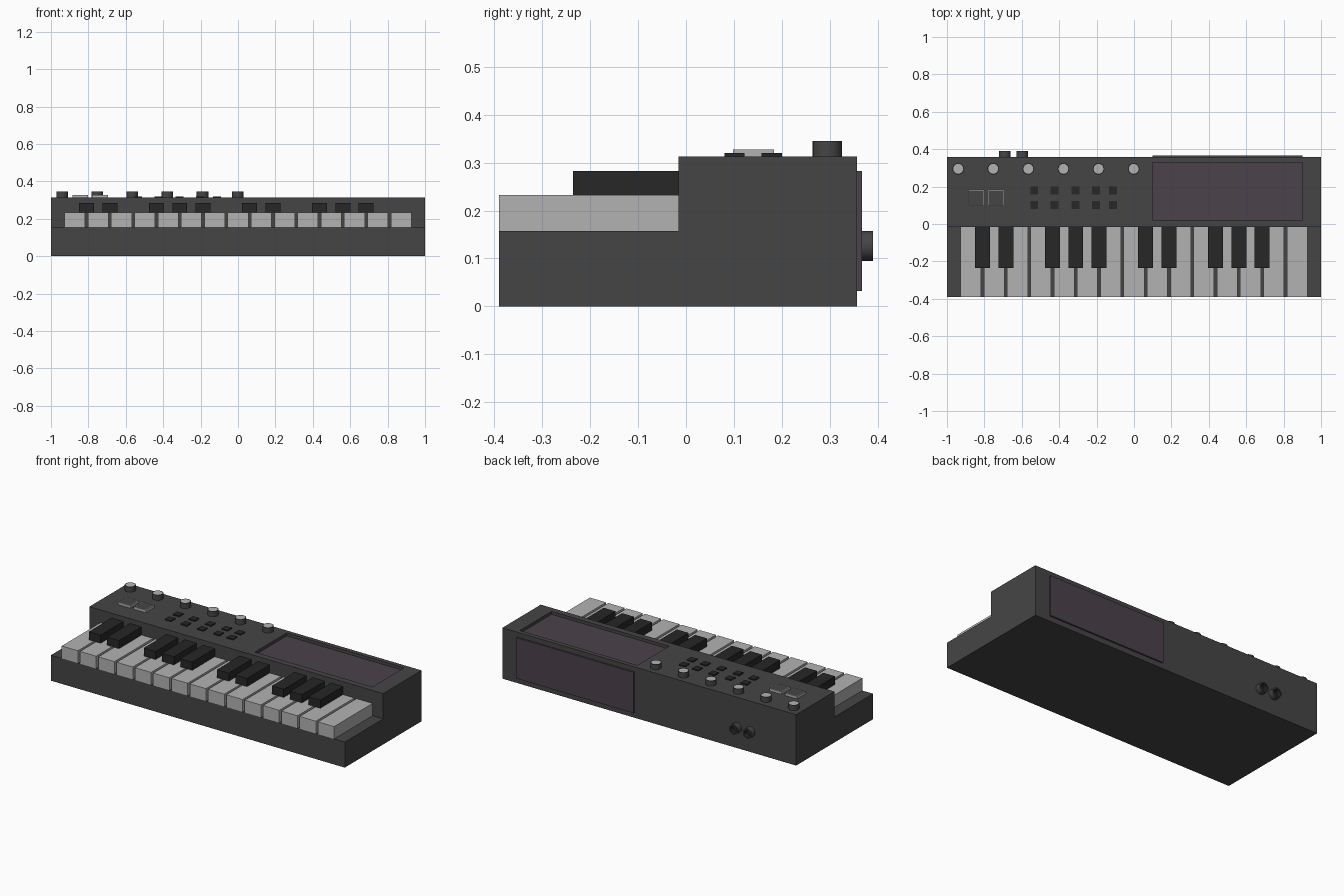
import bpy, bmesh, math
from mathutils import Matrix, Vector

if "Cube" in bpy.data.objects:
    bpy.data.objects.remove(bpy.data.objects["Cube"])


def material(name, rgb):
    m = bpy.data.materials.new(name)
    m.diffuse_color = (*rgb, 1)
    m.use_nodes = True
    m.node_tree.nodes["Principled BSDF"].inputs["Base Color"].default_value = m.diffuse_color
    return m


DARK = material("charcoal", (0.06, 0.06, 0.06))
BLACK = material("black", (0.02, 0.02, 0.02))
GLASS = material("dark_glass", (0.07, 0.055, 0.07))
LIGHT = material("light_grey", (0.45, 0.45, 0.45))


def finish(bm, name, mats):
    bmesh.ops.recalc_face_normals(bm, faces=bm.faces)
    me = bpy.data.meshes.new(name)
    bm.to_mesh(me)
    bm.free()
    for m in mats:
        me.materials.append(m)
    ob = bpy.data.objects.new(name, me)
    bpy.context.collection.objects.link(ob)
    return ob


def box_bm(x, y, z):
    bm = bmesh.new()
    size = [b - a for a, b in (x, y, z)]
    mid = [(a + b) / 2 for a, b in (x, y, z)]
    bmesh.ops.create_cube(bm, size=1, matrix=Matrix.Translation(mid) @ Matrix.Diagonal((*size, 1)))
    return bm


def box(name, x, y, z, mat):
    return finish(box_bm(x, y, z), name, [mat])


def inset_face(bm, direction, thickness, depth=0):
    bm.normal_update()
    face = max(bm.faces, key=lambda f: f.normal.dot(Vector(direction)))
    bmesh.ops.inset_individual(bm, faces=[face], thickness=thickness, depth=0)
    face.material_index = 1
    if depth:
        new = bmesh.ops.extrude_discrete_faces(bm, faces=[face])["faces"][0]
        new.material_index = 1
        bmesh.ops.translate(bm, verts=new.verts, vec=Vector(direction) * -depth)


def cylinder_bm(radius, depth, matrix):
    bm = bmesh.new()
    bmesh.ops.create_cone(bm, cap_ends=True, segments=20, radius1=radius, radius2=radius,
                          depth=depth, matrix=matrix)
    return bm


def smooth(ob):
    bpy.ops.object.select_all(action='DESELECT')
    ob.select_set(True)
    bpy.context.view_layer.objects.active = ob
    bpy.ops.object.shade_smooth_by_angle(angle=math.radians(35))


FRONT, STEP, BACK = -0.39, -0.016, 0.357
SHELF, TOP = 0.157, 0.313

# Stepped case, extruded from its side profile
bm = bmesh.new()
profile = [(FRONT, 0), (BACK, 0), (BACK, TOP), (STEP, TOP), (STEP, SHELF), (FRONT, SHELF)]
side = bm.faces.new([bm.verts.new((-1, y, z)) for y, z in profile])
ext = bmesh.ops.extrude_face_region(bm, geom=[side])
bmesh.ops.translate(bm, vec=(2, 0, 0), verts=[v for v in ext["geom"] if isinstance(v, bmesh.types.BMVert)])
body = finish(bm, "case", [DARK])

# Screen recess and screen
cutter = box("screen_cutter", (0.1, 0.9), (0.022, 0.33), (TOP - 0.025, TOP + 0.05), DARK)
cutter.hide_render = True
cutter.hide_viewport = True
cut = body.modifiers.new("screen_recess", 'BOOLEAN')
cut.operation = 'DIFFERENCE'
cut.solver = 'EXACT'
cut.object = cutter
box("screen", (0.1, 0.9), (0.022, 0.33), (TOP - 0.025, TOP - 0.018), GLASS)

# Rear panel
box("rear_panel", (0.1, 0.9), (BACK, 0.367), (0.032, 0.283), GLASS)

# Keyboard: 15 white keys, black keys over the gaps in twos and threes
PITCH = 0.1246
for i in range(15):
    x = (i - 7) * PITCH
    box(f"white_key_{i + 1}", (x - 0.055, x + 0.055), (FRONT, STEP), (SHELF, 0.233), LIGHT)
    if i < 14 and i % 7 not in (2, 6):
        x += PITCH / 2
        box(f"black_key_{i + 1}", (x - 0.04, x + 0.04), (-0.236, STEP), (0.233, 0.283), BLACK)

# Row of knobs with light caps
for i in range(6):
    bm = cylinder_bm(0.031, 0.032, Matrix.Translation((-0.94 + i * 0.1876, 0.295, TOP + 0.016)))
    inset_face(bm, (0, 0, 1), 0.005)
    smooth(finish(bm, f"knob_{i + 1}", [DARK, LIGHT]))

# Square pads with light rims
for i, x in enumerate((-0.844, -0.738)):
    bm = box_bm((x - 0.042, x + 0.042), (0.098, 0.184), (TOP, 0.328))
    inset_face(bm, (0, 0, 1), 0.006)
    finish(bm, f"pad_{i + 1}", [LIGHT, DARK])

# Two rows of small buttons
for r, y in enumerate((0.101, 0.179)):
    for c, x in enumerate((-0.533, -0.425, -0.313, -0.203, -0.112)):
        box(f"button_{r + 1}_{c + 1}", (x - 0.021, x + 0.021), (y - 0.021, y + 0.021), (TOP, 0.32), BLACK)

# Hollow rear sockets
for i, x in enumerate((-0.69, -0.597)):
    place = Matrix.Translation((x, (BACK + 0.39) / 2, 0.126)) @ Matrix.Rotation(math.pi / 2, 4, 'X')
    bm = cylinder_bm(0.031, 0.39 - BACK, place)
    inset_face(bm, (0, 1, 0), 0.008, 0.028)
    smooth(finish(bm, f"socket_{i + 1}", [DARK, BLACK]))
